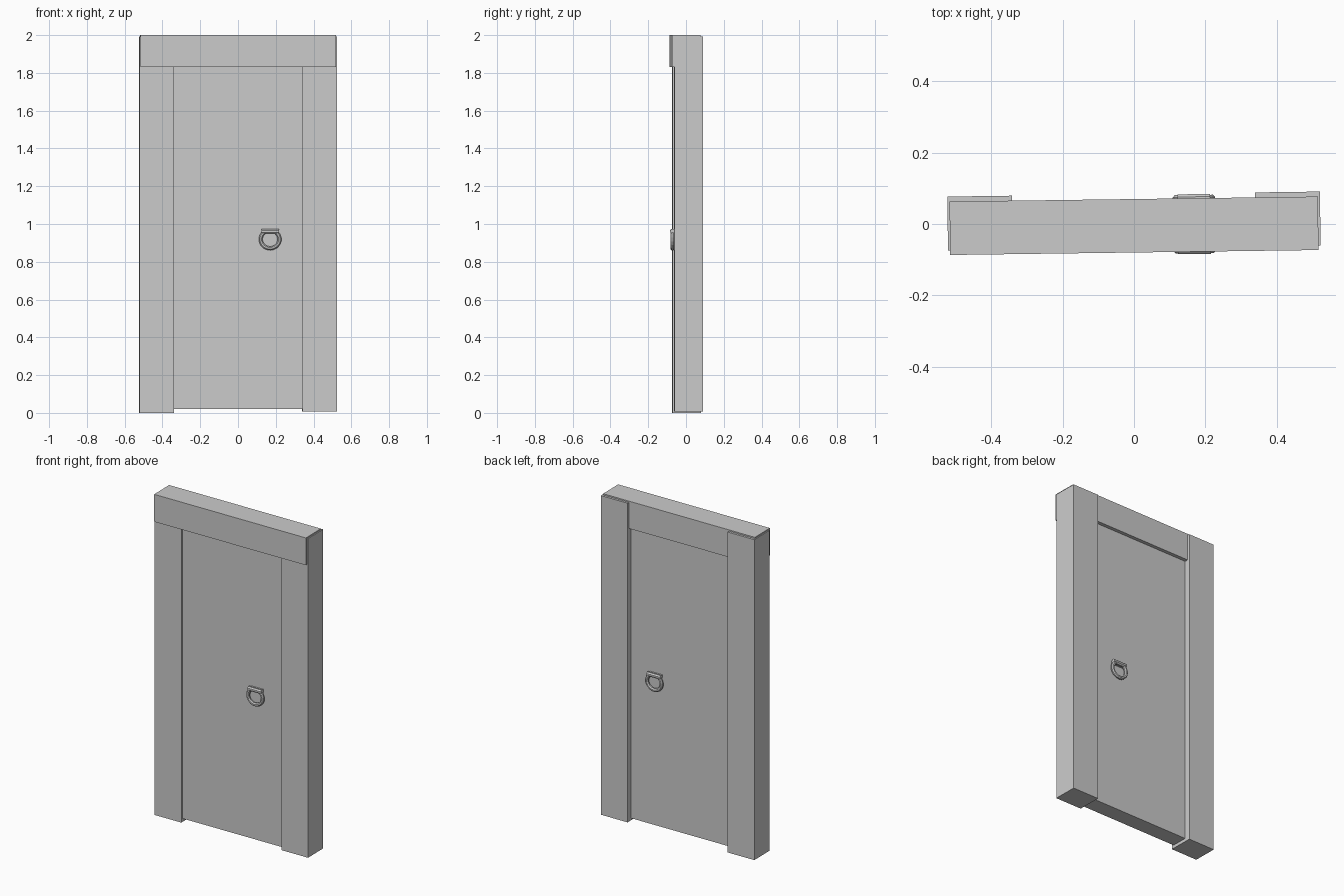
import bpy, bmesh, math
from mathutils import Matrix, Vector

if "Cube" in bpy.data.objects:
    bpy.data.objects.remove(bpy.data.objects["Cube"])

# the whole door sits slightly turned about z
TURN = Matrix.Rotation(math.radians(0.77), 4, 'Z')


def finish(name, bm):
    bmesh.ops.recalc_face_normals(bm, faces=bm.faces[:])
    bm.transform(TURN)
    mesh = bpy.data.meshes.new(name)
    bm.to_mesh(mesh)
    bm.free()
    obj = bpy.data.objects.new(name, mesh)
    bpy.context.collection.objects.link(obj)
    return obj


def box(name, lo, hi):
    lo, hi = Vector(lo), Vector(hi)
    bm = bmesh.new()
    bmesh.ops.create_cube(bm, size=1)
    for v in bm.verts:
        v.co = (lo + hi) / 2 + v.co * (hi - lo)
    return finish(name, bm)


def tube(name, path, radius, sides):
    """Sweep a round section along a path lying in an xz plane."""
    bm = bmesh.new()
    rings = []
    for i, p in enumerate(path):
        t = (path[min(i + 1, len(path) - 1)] - path[max(i - 1, 0)]).normalized()
        n = Vector((0, 1, 0)).cross(t)
        ring = []
        for k in range(sides):
            a = math.tau * (k + 0.5) / sides
            ring.append(bm.verts.new(p + radius * (math.cos(a) * n + math.sin(a) * Vector((0, 1, 0)))))
        rings.append(ring)
    for r, s in zip(rings, rings[1:]):
        for k in range(sides):
            j = (k + 1) % sides
            bm.faces.new((r[k], r[j], s[j], s[k]))
    bm.faces.new(rings[0])
    bm.faces.new(rings[-1])
    return finish(name, bm)


# frame
box("left_post", (-0.523, -0.067, 0.0), (-0.341, 0.084, 1.992))
box("right_post", (0.341, -0.067, 0.008), (0.523, 0.084, 1.992))
box("lintel", (-0.517, -0.080, 1.83), (0.517, 0.070, 2.0))

# door leaf, recessed on both sides
FRONT, BACK = -0.053, 0.048
box("door_leaf", (-0.341, FRONT, 0.02), (0.341, BACK, 1.83))

# ring pull and its hinge bar on each face
CX, CZ = 0.169, 0.919
for side, face, sgn in (("front", FRONT, -1), ("back", BACK, 1)):
    y = face + sgn * 0.021
    ring = []
    for i in range(15):
        a = math.radians(132 + 276 * i / 14)
        ring.append(Vector((CX + 0.050 * math.cos(a), y, CZ + 0.048 * math.sin(a))))
    tube(side + "_ring_pull", ring, 0.011, 8)
    bar = [Vector((CX - 0.046, y, 0.961)), Vector((CX + 0.046, y, 0.961))]
    tube(side + "_hinge_bar", bar, 0.0135, 8)
    box(side + "_hinge_mount", (CX - 0.042, min(face, y), 0.954), (CX + 0.042, max(face, y), 0.968))
